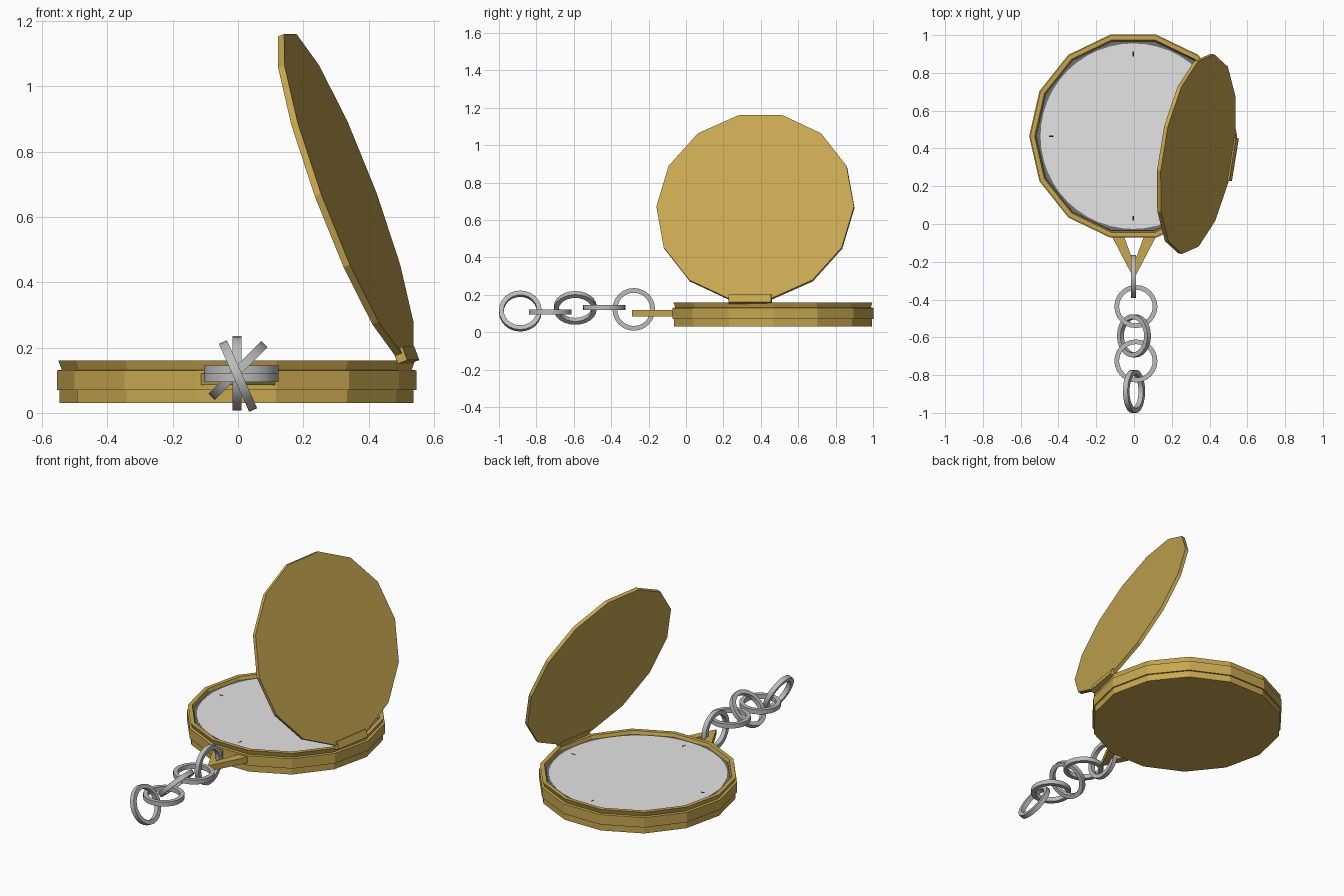
import bpy, math
from mathutils import Matrix, Vector

if "Cube" in bpy.data.objects:
    bpy.data.objects.remove(bpy.data.objects["Cube"])


def mat(name, col):
    m = bpy.data.materials.new(name)
    m.diffuse_color = (*col, 1)
    m.use_nodes = True
    m.node_tree.nodes["Principled BSDF"].inputs["Base Color"].default_value = m.diffuse_color
    return m


GOLD = mat("gold", (0.57, 0.385, 0.08))
STEEL = mat("steel", (0.50, 0.50, 0.50))
DIAL = mat("dial_grey", (0.78, 0.78, 0.78))
DARK = mat("dark_grey", (0.17, 0.17, 0.17))
BLACK = mat("black", (0.01, 0.01, 0.01))


def mesh_object(name, verts, faces, material, matrix=Matrix()):
    me = bpy.data.meshes.new(name)
    me.from_pydata(verts, [], faces)
    me.materials.append(material)
    ob = bpy.data.objects.new(name, me)
    bpy.context.collection.objects.link(ob)
    ob.matrix_world = matrix
    return ob


def lathe(name, profile, sides, material, matrix=Matrix(), start=0.0, closed=False):
    """Spin (radius, z) points around z; closed loops the profile, otherwise ends are capped."""
    n = len(profile)
    verts, faces = [], []
    for i in range(sides):
        a = start + 2 * math.pi * i / sides
        verts += [(r * math.cos(a), r * math.sin(a), z) for r, z in profile]
    for i in range(sides):
        j = (i + 1) % sides
        for k in range(n if closed else n - 1):
            l = (k + 1) % n
            faces.append((i * n + k, j * n + k, j * n + l, i * n + l))
    if not closed:
        faces.append([i * n for i in reversed(range(sides))])
        faces.append([i * n + n - 1 for i in range(sides)])
    return mesh_object(name, verts, faces, material, matrix)


def box(name, size, material, matrix):
    x, y, z = (s / 2 for s in size)
    verts = [(a, b, c) for a in (-x, x) for b in (-y, y) for c in (-z, z)]
    faces = [(0, 1, 3, 2), (4, 6, 7, 5), (0, 4, 5, 1), (2, 3, 7, 6), (0, 2, 6, 4), (1, 5, 7, 3)]
    return mesh_object(name, verts, faces, material, matrix)


SIDES = 14
HALF = math.pi / SIDES
CENTRE = Matrix.Translation((-0.004, 0.465, 0))

# Case with stepped wall and shallow recess
lathe("case", [(0.542, 0.03), (0.542, 0.07), (0.551, 0.07), (0.551, 0.13), (0.536, 0.132),
               (0.546, 0.16), (0.522, 0.16), (0.515, 0.138)], SIDES, GOLD, CENTRE)

# Dial with dark border and hour ticks
lathe("dial_border", [(0.515, 0.137), (0.513, 0.141)], SIDES, DARK, CENTRE)
lathe("dial", [(0.491, 0.139), (0.491, 0.143)], 48, DIAL, CENTRE)
for i in range(4):
    box("dial_tick", (0.024, 0.008, 0.002), BLACK,
        CENTRE @ Matrix.Rotation(i * math.pi / 2, 4, 'Z') @ Matrix.Translation((0.435, 0, 0.1425)))

# Open lid: local x runs up the lid from the hinge, y along the hinge, z is the inner side
yaw = math.radians(9.2)
u = Vector((math.cos(yaw), -math.sin(yaw), 0))
t = Vector((math.sin(yaw), math.cos(yaw), 0))
open_angle = math.radians(69.6)
up = -u * math.cos(open_angle) + Vector((0, 0, math.sin(open_angle)))
normal = up.cross(t)
hinge = Matrix((up, t, normal)).transposed().to_4x4()
hinge.translation = (0.517, 0.341, 0.163)
lathe("lid", [(0.535, -0.009), (0.535, 0.012)], SIDES, GOLD,
      hinge @ Matrix.Translation((0.539, 0, 0)), start=HALF)
box("hinge_tab", (0.044, 0.23, 0.032), GOLD, hinge @ Matrix.Translation((0.014, 0.002, -0.002)))

# Triangular bail: open frame holding the chain
outer = [(-0.12, -0.06), (0, -0.29), (0.12, -0.06)]
inner = [(-0.055, -0.06), (0, -0.21), (0.055, -0.06)]
verts = [(x, y, z) for z in (0.085, 0.12) for x, y in outer + inner]
faces = []
for a in (0, 1):
    faces += [(a + 6, a + 7, a + 10, a + 9), (a + 3, a + 4, a + 1, a)]
    faces += [(a, a + 1, a + 7, a + 6), (a + 4, a + 3, a + 9, a + 10)]
faces += [(0, 6, 9, 3), (5, 11, 8, 2)]
mesh_object("bail", verts, faces, GOLD)

# Chain links: (x, y, z, tilt about y)
links = [(-0.003, -0.279, 0.122, 90), (0.01, -0.437, 0.132, 0), (0, -0.592, 0.130, -45),
         (0.01, -0.725, 0.108, 0), (0, -0.886, 0.113, 66)]
for x, y, z, tilt in links:
    link = lathe("chain_link", [(0.114, -0.0135), (0.114, 0.0135), (0.089, 0.0135), (0.089, -0.0135)],
                 24, STEEL,
                 Matrix.Translation((x, y, z)) @ Matrix.Rotation(math.radians(tilt), 4, 'Y'),
                 closed=True)
    bpy.context.view_layer.objects.active = link
    link.select_set(True)
    bpy.ops.object.shade_smooth_by_angle(angle=math.radians(30))
    link.select_set(False)
